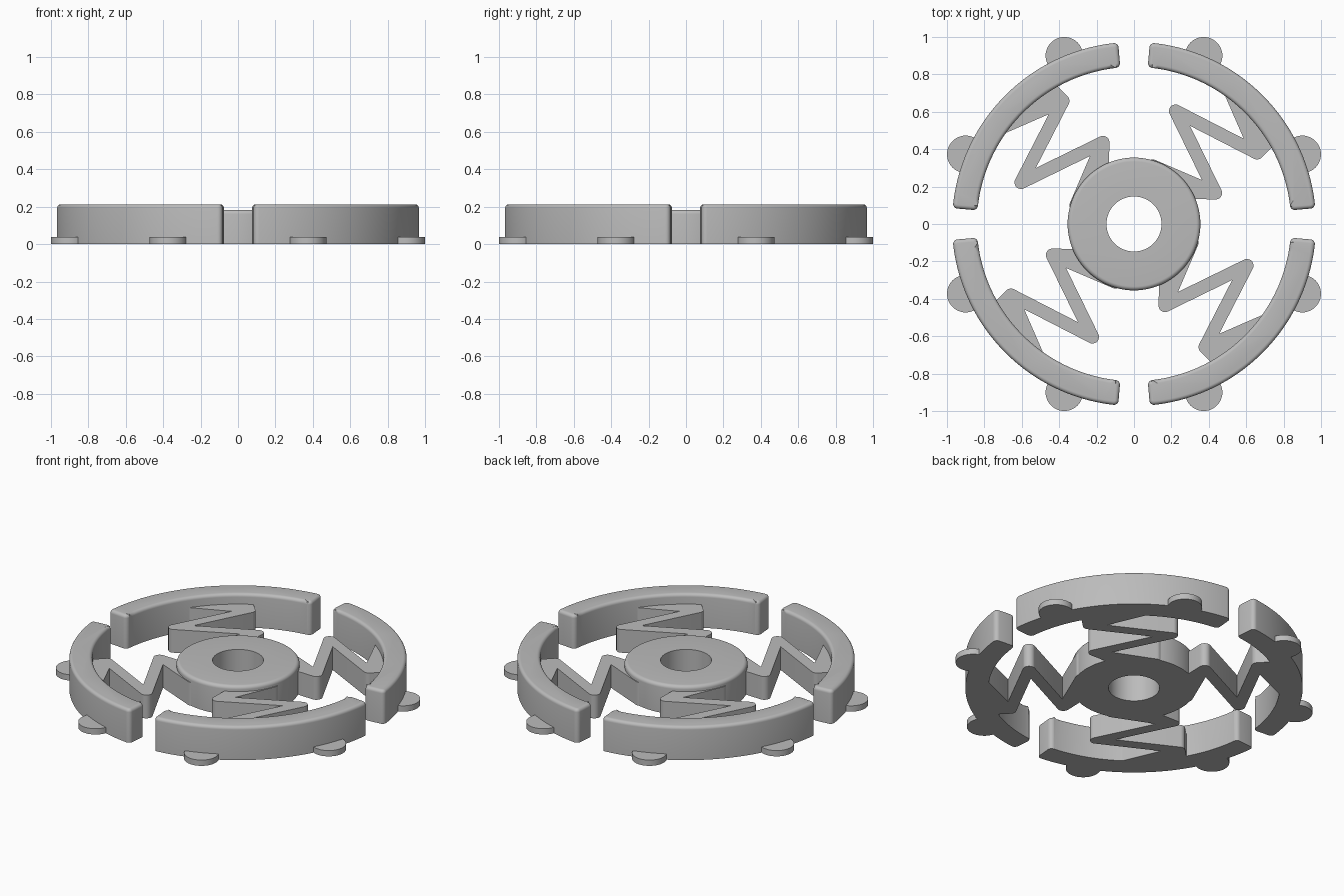
import bpy, bmesh, math
from mathutils import Vector, Matrix

default_cube = bpy.data.objects.get("Cube")
if default_cube:
    bpy.data.objects.remove(default_cube, do_unlink=True)

grey = bpy.data.materials.new("mid_grey")
grey.use_nodes = True
COLOUR = (0.5, 0.5, 0.5, 1)
grey.diffuse_color = COLOUR
grey.node_tree.nodes["Principled BSDF"].inputs["Base Color"].default_value = COLOUR

RIM_IN, RIM_OUT, RIM_TOP = 0.84, 0.973, 0.213
HUB_IN, HUB_OUT, HUB_TOP = 0.147, 0.355, 0.183
SPRING_TOP, SPRING_R = 0.148, 0.035
TAB_R, TAB_TOP = 0.1, 0.037


def polar(r, degrees):
    a = math.radians(degrees)
    return Vector((r * math.cos(a), r * math.sin(a), 0))


def make_object(name, bm, turn=0):
    bmesh.ops.recalc_face_normals(bm, faces=bm.faces)
    bm.transform(Matrix.Rotation(math.radians(turn), 4, "Z"))
    mesh = bpy.data.meshes.new(name)
    bm.to_mesh(mesh)
    bm.free()
    mesh.materials.append(grey)
    obj = bpy.data.objects.new(name, mesh)
    bpy.context.collection.objects.link(obj)
    bpy.ops.object.select_all(action="DESELECT")
    obj.select_set(True)
    bpy.context.view_layer.objects.active = obj
    bpy.ops.object.shade_smooth_by_angle(angle=math.radians(35))
    return obj


def hull(bm, discs, top):
    """Upright solid wrapped around equal discs at the given points."""
    verts = []
    for x, y in discs:
        for i in range(32):
            p = Vector((x, y, 0)) + polar(SPRING_R, i * 360 / 32)
            verts += [bm.verts.new(p), bm.verts.new((p.x, p.y, top))]
    result = bmesh.ops.convex_hull(bm, input=verts)
    loose = {v for v in result["geom_interior"] + result["geom_unused"]
             if isinstance(v, bmesh.types.BMVert)}
    bmesh.ops.delete(bm, geom=list(loose), context="VERTS")


# Hub: a turned ring with a rounded upper edge
def make_hub():
    bm = bmesh.new()
    fillet = 0.022
    profile = [Vector((HUB_IN, 0, 0)), Vector((HUB_OUT, 0, 0))]
    for i in range(7):
        a = math.radians(i * 15)
        profile.append(Vector((HUB_OUT - fillet + fillet * math.cos(a), 0,
                               HUB_TOP - fillet + fillet * math.sin(a))))
    profile.append(Vector((HUB_IN, 0, HUB_TOP)))
    verts = [bm.verts.new(p) for p in profile]
    edges = [bm.edges.new((verts[i - 1], v)) for i, v in enumerate(verts)]
    bmesh.ops.spin(bm, geom=verts + edges, axis=(0, 0, 1), cent=(0, 0, 0),
                   angle=math.tau, steps=96, use_merge=True)
    bmesh.ops.remove_doubles(bm, verts=bm.verts, dist=0.0001)
    make_object("hub", bm)


# Rim segment: an arc block with rounded ends and upper edge
def make_rim_segment(name, turn):
    bm = bmesh.new()
    steps = 48
    angles = [95 + 80 * i / steps for i in range(steps + 1)]
    outline = [polar(RIM_OUT, a) for a in angles]
    outline += [polar(RIM_IN, a) for a in reversed(angles)]
    base = bm.faces.new([bm.verts.new(p) for p in outline])
    wall = bmesh.ops.extrude_face_region(bm, geom=[base], use_keep_orig=True)
    raised = [g for g in wall["geom"] if isinstance(g, bmesh.types.BMVert)]
    bmesh.ops.translate(bm, verts=raised, vec=(0, 0, RIM_TOP))
    bmesh.ops.recalc_face_normals(bm, faces=bm.faces)
    corners = [e for e in bm.edges
               if abs(e.verts[0].co.z - e.verts[1].co.z) > 0.1
               and e.calc_face_angle(0) > 1]
    bmesh.ops.bevel(bm, geom=corners, offset=0.025, segments=6,
                    profile=0.5, affect="EDGES")
    upper = [e for e in bm.edges
             if all(v.co.z > RIM_TOP - 0.001 for v in e.verts)]
    bmesh.ops.bevel(bm, geom=upper, offset=0.02, segments=5,
                    profile=0.5, affect="EDGES")
    make_object(name, bm, turn)


# Zigzag spring: two slim legs and broad roots at the hub and the rim
def make_spring(name, turn):
    inner_bend, middle_bend, outer_bend = (-0.166, 0.436), (-0.604, 0.222), (-0.38, 0.658)
    bm = bmesh.new()
    hull(bm, [inner_bend, (-0.31, 0.1), (-0.17, 0.29)], SPRING_TOP)
    hull(bm, [inner_bend, middle_bend], SPRING_TOP)
    hull(bm, [middle_bend, outer_bend], SPRING_TOP)
    hull(bm, [outer_bend, (-0.72, 0.51), (-0.46, 0.74)], SPRING_TOP)
    make_object(name, bm, turn)


# Foot tab: a thin disc under the rim
def make_tab(name, angle):
    bm = bmesh.new()
    bmesh.ops.create_cone(bm, cap_ends=True, segments=48, radius1=TAB_R, radius2=TAB_R,
                          depth=TAB_TOP,
                          matrix=Matrix.Translation(polar(0.974, angle) + Vector((0, 0, TAB_TOP / 2))))
    make_object(name, bm)


make_hub()
places = ["back_right", "front_right", "front_left", "back_left"]
for i, place in enumerate(places):
    make_rim_segment("rim_segment_" + place, i * 90)
    make_spring("spring_" + place, i * 90)
    for side, angle in (("a", 112.5), ("b", 157.5)):
        make_tab("foot_tab_" + place + "_" + side, angle + i * 90)
